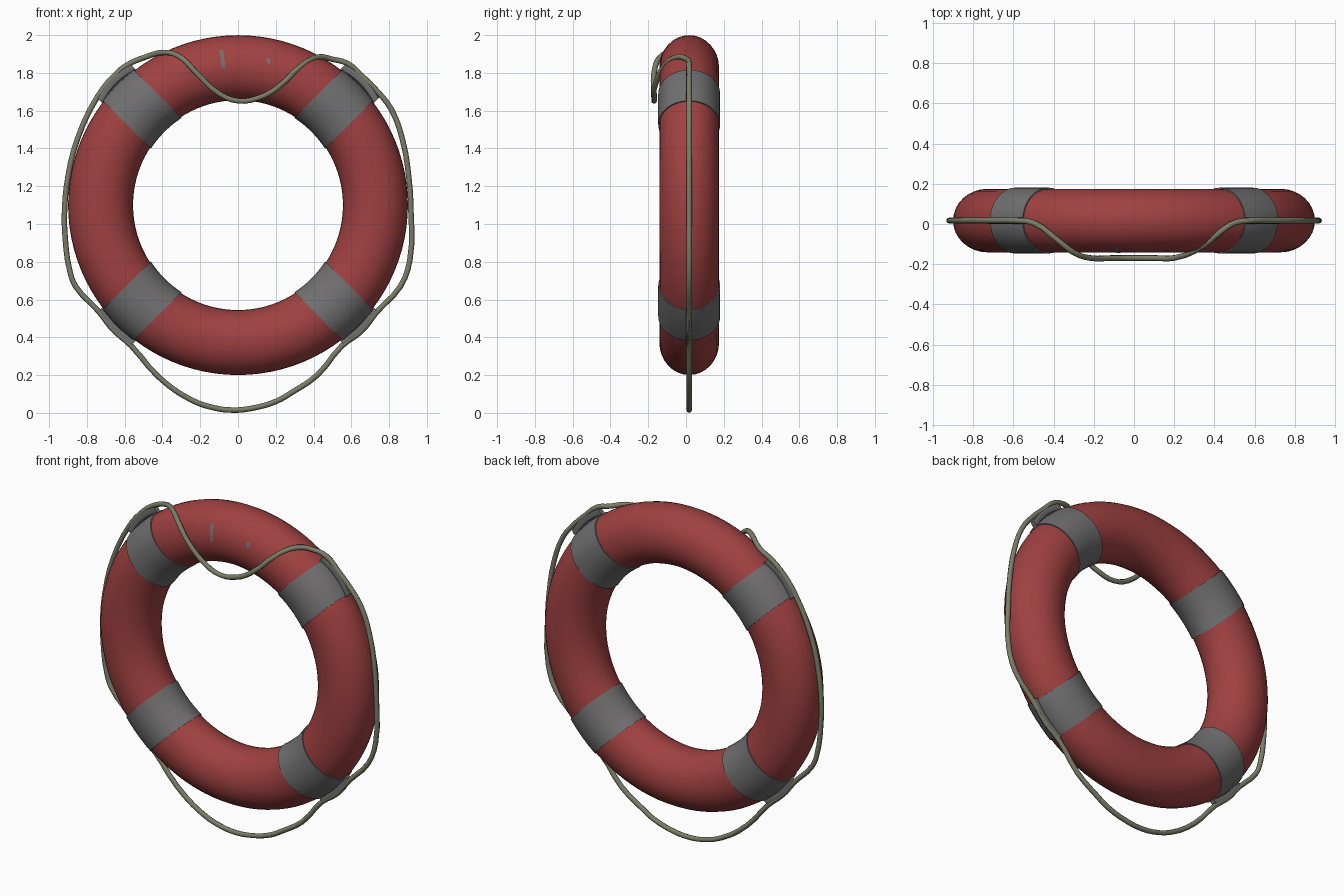
import bpy, bmesh, math
from mathutils import Vector

if "Cube" in bpy.data.objects:
    bpy.data.objects.remove(bpy.data.objects["Cube"])

CY, CZ = 0.017, 1.10            # ring centre
R, RR, RY = 0.7275, 0.172, 0.158  # ring radius, tube half sizes (radial, depth)


def material(name, rgb):
    m = bpy.data.materials.new(name)
    m.diffuse_color = (*rgb, 1)
    m.use_nodes = True
    m.node_tree.nodes["Principled BSDF"].inputs["Base Color"].default_value = m.diffuse_color
    return m


RED = material("red", (0.35, 0.052, 0.052))
GREY = material("grey", (0.165, 0.16, 0.16))
ROPE = material("rope_green", (0.20, 0.21, 0.14))


def grid_object(name, rows, mat, wrap_rows=False, wrap_cols=True, angle=40):
    """Skin a list of point rows with quads."""
    bm = bmesh.new()
    vs = [[bm.verts.new(p) for p in row] for row in rows]
    n, k = len(vs), len(vs[0])
    for i in range(n if wrap_rows else n - 1):
        for j in range(k if wrap_cols else k - 1):
            a, b = vs[i], vs[(i + 1) % n]
            bm.faces.new((a[j], a[(j + 1) % k], b[(j + 1) % k], b[j]))
    if wrap_cols and not wrap_rows and "sleeve" in name:
        bm.faces.new(vs[0])
        bm.faces.new(vs[-1])
    bmesh.ops.recalc_face_normals(bm, faces=bm.faces)
    me = bpy.data.meshes.new(name)
    bm.to_mesh(me)
    bm.free()
    ob = bpy.data.objects.new(name, me)
    bpy.context.collection.objects.link(ob)
    me.materials.append(mat)
    finish(ob, angle)
    return ob


def finish(ob, angle=40):
    bpy.ops.object.select_all(action='DESELECT')
    ob.select_set(True)
    bpy.context.view_layer.objects.active = ob
    bpy.ops.object.shade_smooth_by_angle(angle=math.radians(angle))


def tube(a, b, grow=0.0):
    """Ring surface point: a around the ring, b around the tube."""
    rho = R + (RR + grow) * math.cos(b)
    return (rho * math.cos(a), CY + (RY + grow) * math.sin(b), CZ + rho * math.sin(a))


def local(ang, rho, t, y):
    """Point at distance rho along a ring direction, t across it."""
    c, s = math.cos(ang), math.sin(ang)
    return (rho * c - t * s, y, CZ + rho * s + t * c)


# Buoyant ring
grid_object("ring", [[tube(math.tau * i / 96, math.tau * j / 32) for j in range(32)]
                     for i in range(96)], RED, wrap_rows=True)

# Four parallel-sided bands with a small lip, and sleeves holding the rope
HALF = 0.115
for name, deg, out in (("upper_right", 45, 0.938), ("upper_left", 135, 0.938),
                       ("lower_left", 225, 0.932), ("lower_right", 315, 0.932)):
    ang = math.radians(deg)
    steps = [(-HALF, -0.004)] + [(HALF * (i / 4 - 1), 0.006) for i in range(9)] + [(HALF, -0.004)]
    rows = []
    for t, grow in steps:
        row = []
        for j in range(32):
            b = math.tau * j / 32
            rad = R + (RR + grow) * math.cos(b)
            row.append(local(ang, math.sqrt(rad * rad - t * t), t,
                             CY + (RY + grow) * math.sin(b)))
        rows.append(row)
    grid_object("band_" + name, rows, GREY)
    rows = []
    for i in range(9):
        t = 0.125 * (i / 4 - 1)
        mid = out - 0.022 * (t / 0.125) ** 2 - 0.008
        rows.append([local(ang, mid + 0.024 * math.cos(math.tau * j / 8), t,
                           CY + 0.016 * math.sin(math.tau * j / 8)) for j in range(8)])
    grid_object("rope_sleeve_" + name, rows, GREY)

# Small painted marks on the front of the ring
for name, x0, x1, z0, z1, lean in (("mark_long", -0.098, -0.078, 1.825, 1.92, 0.012),
                                   ("mark_short", 0.148, 0.168, 1.85, 1.88, 0.008)):
    rows = []
    for i in range(7):
        z = z0 + (z1 - z0) * i / 6
        row = []
        for x in (x0, x1):
            x += lean * (1 - i / 6)
            c = (math.hypot(x, z - CZ) - R) / RR
            row.append((x, CY - RY * math.sqrt(1 - c * c) - 0.003, z))
        rows.append(row)
    ob = grid_object(name, rows, GREY, wrap_cols=False)
    if ob.data.polygons[0].normal.y > 0:
        ob.data.flip_normals()

# Grab rope: closed loop that swings to the front across the top
path = [(-0.03, 0.015), (0.06, 0.022), (0.2, 0.06), (0.28, 0.105), (0.42, 0.2),
        (0.55, 0.355), (0.65, 0.43), (0.735, 0.535), (0.86, 0.67), (0.91, 0.81),
        (0.915, 1.08), (0.905, 1.24), (0.87, 1.45), (0.81, 1.61), (0.74, 1.70),
        (0.66, 1.78), (0.58, 1.85), (0.5, 1.872), (0.43, 1.885), (0.35, 1.85),
        (0.2, 1.715), (0.1, 1.665), (0, 1.652), (-0.1, 1.69), (-0.22, 1.80),
        (-0.3, 1.88), (-0.38, 1.908), (-0.5, 1.88), (-0.59, 1.84), (-0.665, 1.775),
        (-0.74, 1.68), (-0.85, 1.45), (-0.90, 1.25), (-0.918, 1.08), (-0.915, 0.93),
        (-0.89, 0.75), (-0.86, 0.67), (-0.74, 0.54), (-0.66, 0.44), (-0.565, 0.355),
        (-0.42, 0.19), (-0.25, 0.07), (-0.12, 0.025)]
cu = bpy.data.curves.new("grab_rope", 'CURVE')
cu.dimensions = '3D'
cu.bevel_depth = 0.0145
cu.bevel_resolution = 2
cu.resolution_u = 3
sp = cu.splines.new('BEZIER')
sp.bezier_points.add(len(path) - 1)
sp.use_cyclic_u = True
for bp, (x, z) in zip(sp.bezier_points, path):
    y = CY
    if z > 1.5:
        s = min(1, max(0, (0.55 - abs(x)) / 0.33))
        y -= 0.186 * s * s * (3 - 2 * s)
    bp.co = (x, y, z)
    bp.handle_left_type = bp.handle_right_type = 'AUTO'
cu.materials.append(ROPE)
rope = bpy.data.objects.new("grab_rope", cu)
bpy.context.collection.objects.link(rope)
bpy.ops.object.select_all(action='DESELECT')
rope.select_set(True)
bpy.context.view_layer.objects.active = rope
bpy.ops.object.convert(target='MESH')
finish(bpy.context.view_layer.objects.active, 60)
